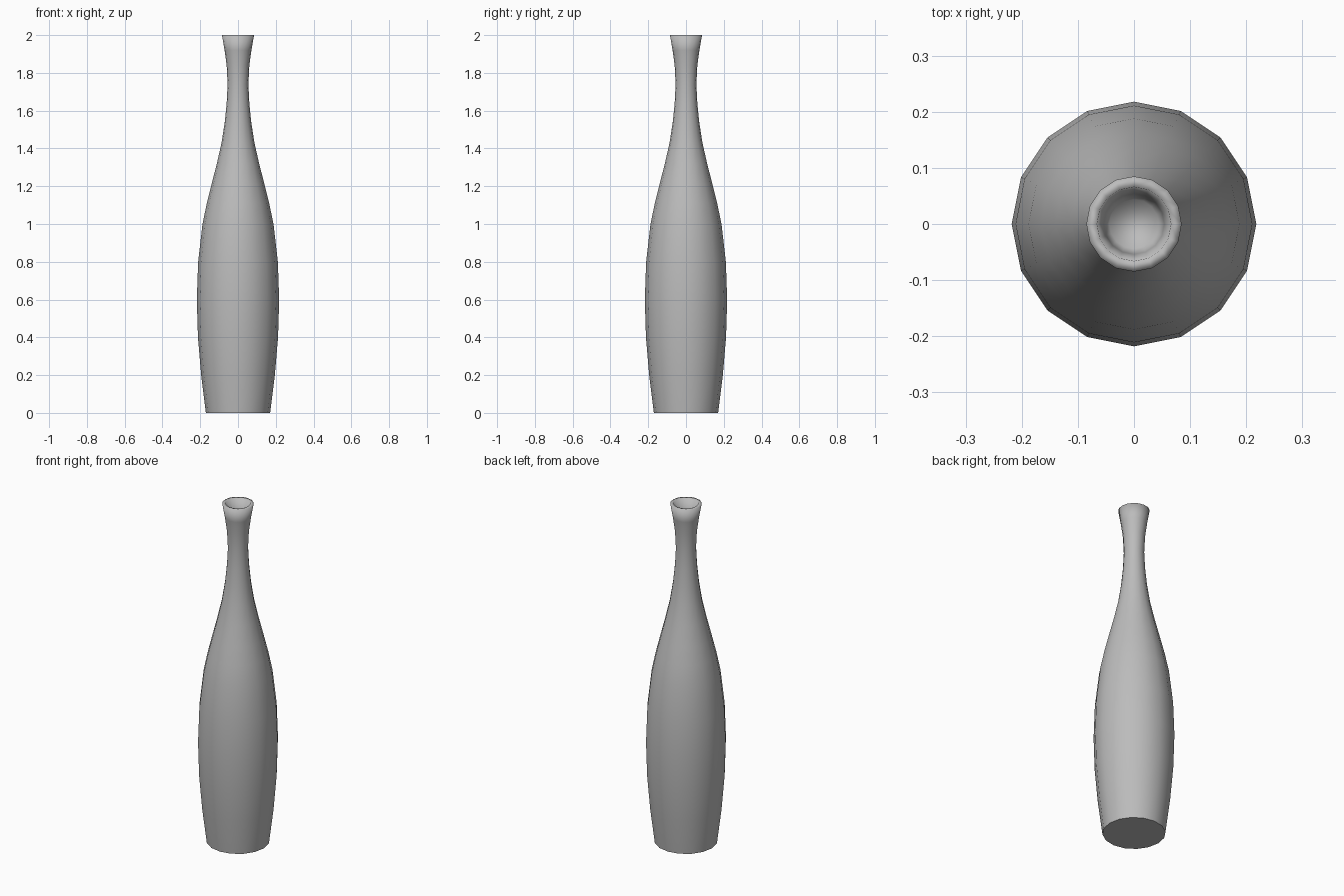
import bpy, math

cube = bpy.data.objects.get("Cube")
if cube:
    bpy.data.objects.remove(cube, do_unlink=True)

SIDES = 16

# One plain grey ceramic colour
grey = bpy.data.materials.new("grey_ceramic")
grey.use_nodes = True
colour = (0.5, 0.5, 0.5, 1)
grey.diffuse_color = colour
grey.node_tree.nodes["Principled BSDF"].inputs["Base Color"].default_value = colour

# Outer wall from foot to rim, then the lip and the hollow mouth (radius, height)
profile = [(0.17, 0), (0.195, 0.2), (0.212, 0.4), (0.218, 0.6), (0.211, 0.8),
           (0.188, 1.0), (0.165, 1.11), (0.14, 1.21), (0.112, 1.32), (0.087, 1.43),
           (0.07, 1.54), (0.06, 1.64), (0.055, 1.74), (0.06, 1.84), (0.071, 1.92),
           (0.085, 2.0), (0.066, 2.0), (0.054, 1.92), (0.044, 1.84)]


def lathe(name, points, material):
    """Spin a profile about z, closing both ends with flat caps."""
    verts = [(r * math.cos(math.tau * i / SIDES), r * math.sin(math.tau * i / SIDES), z)
             for r, z in points for i in range(SIDES)]
    faces = [[k * SIDES + i, k * SIDES + (i + 1) % SIDES,
              (k + 1) * SIDES + (i + 1) % SIDES, (k + 1) * SIDES + i]
             for k in range(len(points) - 1) for i in range(SIDES)]
    faces.append(list(reversed(range(SIDES))))
    faces.append(list(range(len(verts) - SIDES, len(verts))))
    mesh = bpy.data.meshes.new(name)
    mesh.from_pydata(verts, [], faces)
    mesh.materials.append(material)
    obj = bpy.data.objects.new(name, mesh)
    bpy.context.collection.objects.link(obj)
    return obj


vase = lathe("vase_body", profile, grey)

# Smooth walls and lip, with a crisp edge round the flat foot
mesh = vase.data
mesh.shade_smooth()
for edge in mesh.edges:
    if all(mesh.vertices[v].co.z < 0.01 for v in edge.vertices):
        edge.use_edge_sharp = True
